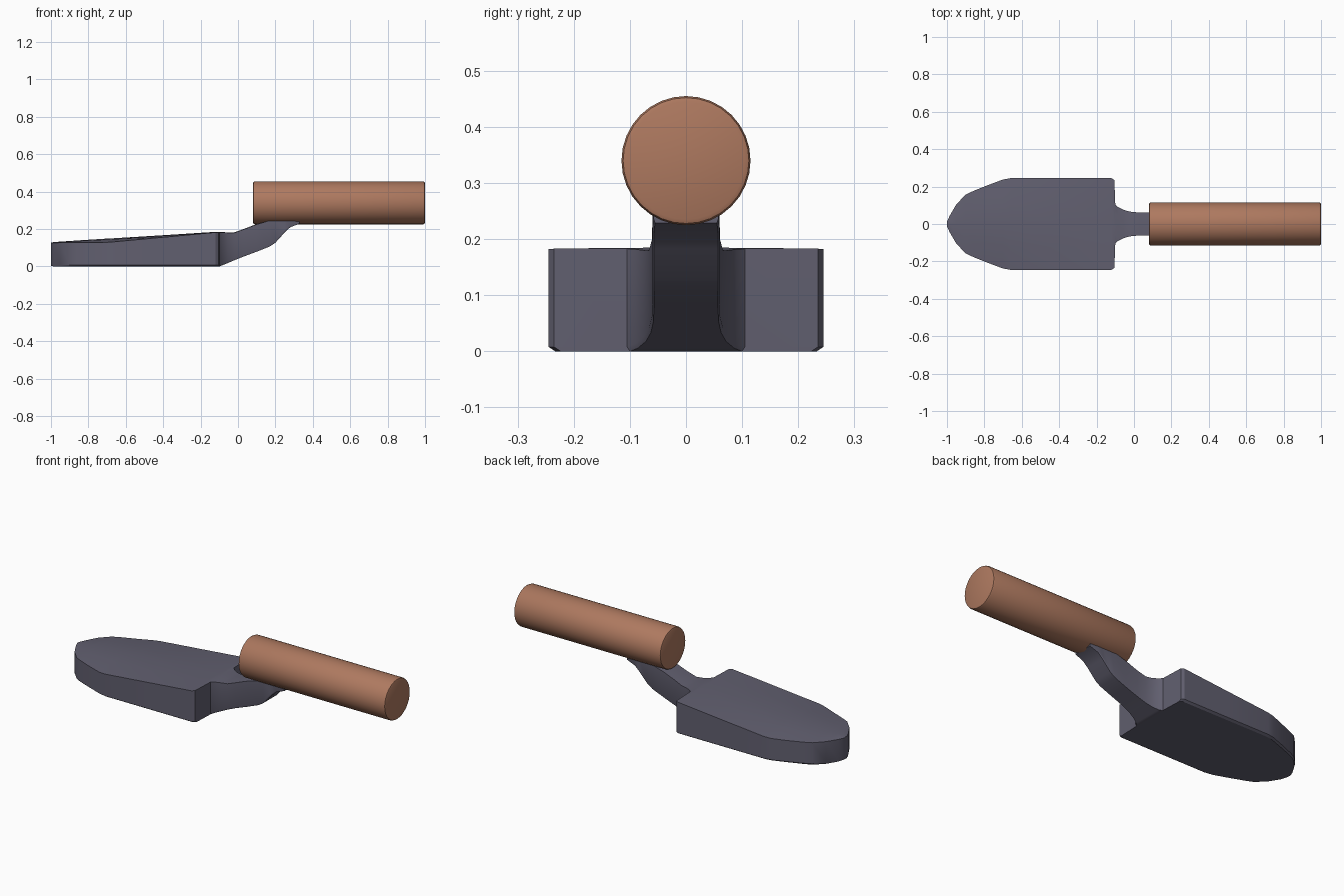
import bpy, bmesh, math
from mathutils import Matrix

if "Cube" in bpy.data.objects:
    bpy.data.objects.remove(bpy.data.objects["Cube"])


def material(name, color):
    m = bpy.data.materials.new(name)
    m.diffuse_color = (*color, 1)
    m.use_nodes = True
    m.node_tree.nodes["Principled BSDF"].inputs["Base Color"].default_value = m.diffuse_color
    return m


def finish(name, bm, mat):
    bmesh.ops.recalc_face_normals(bm, faces=bm.faces)
    me = bpy.data.meshes.new(name)
    bm.to_mesh(me)
    bm.free()
    me.materials.append(mat)
    ob = bpy.data.objects.new(name, me)
    bpy.context.collection.objects.link(ob)
    bpy.ops.object.select_all(action='DESELECT')
    ob.select_set(True)
    bpy.context.view_layer.objects.active = ob
    bpy.ops.object.shade_smooth_by_angle(angle=math.radians(25))
    return ob


def loft(name, stations, mat):
    """Each station: x, half width, bottom z, top edge z, top centre z."""
    bm = bmesh.new()
    rings = []
    for x, h, zb, ze, zt in stations:
        half = [(0.95 * h, zb), (h, zb + 0.008), (h, ze), (0.5 * h, ze + 0.75 * (zt - ze))]
        sec = half + [(0, zt)] + [(-y, z) for y, z in reversed(half)]
        rings.append([bm.verts.new((x, y, z)) for y, z in sec])
    n = len(rings[0])
    for a, b in zip(rings, rings[1:]):
        for i in range(n):
            j = (i + 1) % n
            bm.faces.new((a[i], a[j], b[j], b[i]))
    bm.faces.new(rings[0])
    bm.faces.new(rings[-1])
    return finish(name, bm, mat)


steel = material("steel", (0.12, 0.115, 0.16))
wood = material("wood", (0.42, 0.19, 0.115))

# blade and cranked neck in one continuous loft
stations = [
    (-1.0, 0.012, 0.004, 0.126, 0.128),
    (-0.985, 0.045, 0.0, 0.126, 0.130),
    (-0.95, 0.105, 0.0, 0.127, 0.133),
    (-0.90, 0.157, 0.0, 0.127, 0.136),
    (-0.86, 0.176, 0.0, 0.127, 0.139),
    (-0.78, 0.208, 0.0, 0.127, 0.144),
    (-0.70, 0.238, 0.0, 0.129, 0.149),
    (-0.66, 0.245, 0.0, 0.132, 0.151),
    (-0.40, 0.245, 0.0, 0.156, 0.167),
    (-0.12, 0.245, 0.0, 0.182, 0.185),
    (-0.105, 0.235, 0.0, 0.183, 0.185),
    (-0.10, 0.105, 0.0, 0.183, 0.185),
    (-0.085, 0.09, 0.006, 0.182, 0.184),
    (-0.055, 0.075, 0.018, 0.180, 0.182),
    (-0.02, 0.066, 0.033, 0.180, 0.182),
    (0.03, 0.061, 0.053, 0.198, 0.200),
    (0.10, 0.060, 0.079, 0.225, 0.227),
    (0.17, 0.060, 0.107, 0.245, 0.247),
    (0.20, 0.060, 0.127, 0.250, 0.252),
    (0.25, 0.060, 0.182, 0.255, 0.257),
    (0.28, 0.060, 0.210, 0.260, 0.262),
    (0.33, 0.058, 0.229, 0.265, 0.267),
]
loft("blade_and_neck", stations, steel)

# round wooden handle with eased rims
bm = bmesh.new()
place = Matrix.Translation((0.54, 0, 0.34)) @ Matrix.Rotation(math.pi / 2, 4, 'Y')
bmesh.ops.create_cone(bm, cap_ends=True, segments=32, radius1=0.115, radius2=0.115,
                      depth=0.92, matrix=place)
rims = [e for f in bm.faces if len(f.verts) > 4 for e in f.edges]
bmesh.ops.bevel(bm, geom=rims, offset=0.01, segments=2, profile=0.5, affect='EDGES')
finish("handle", bm, wood)
